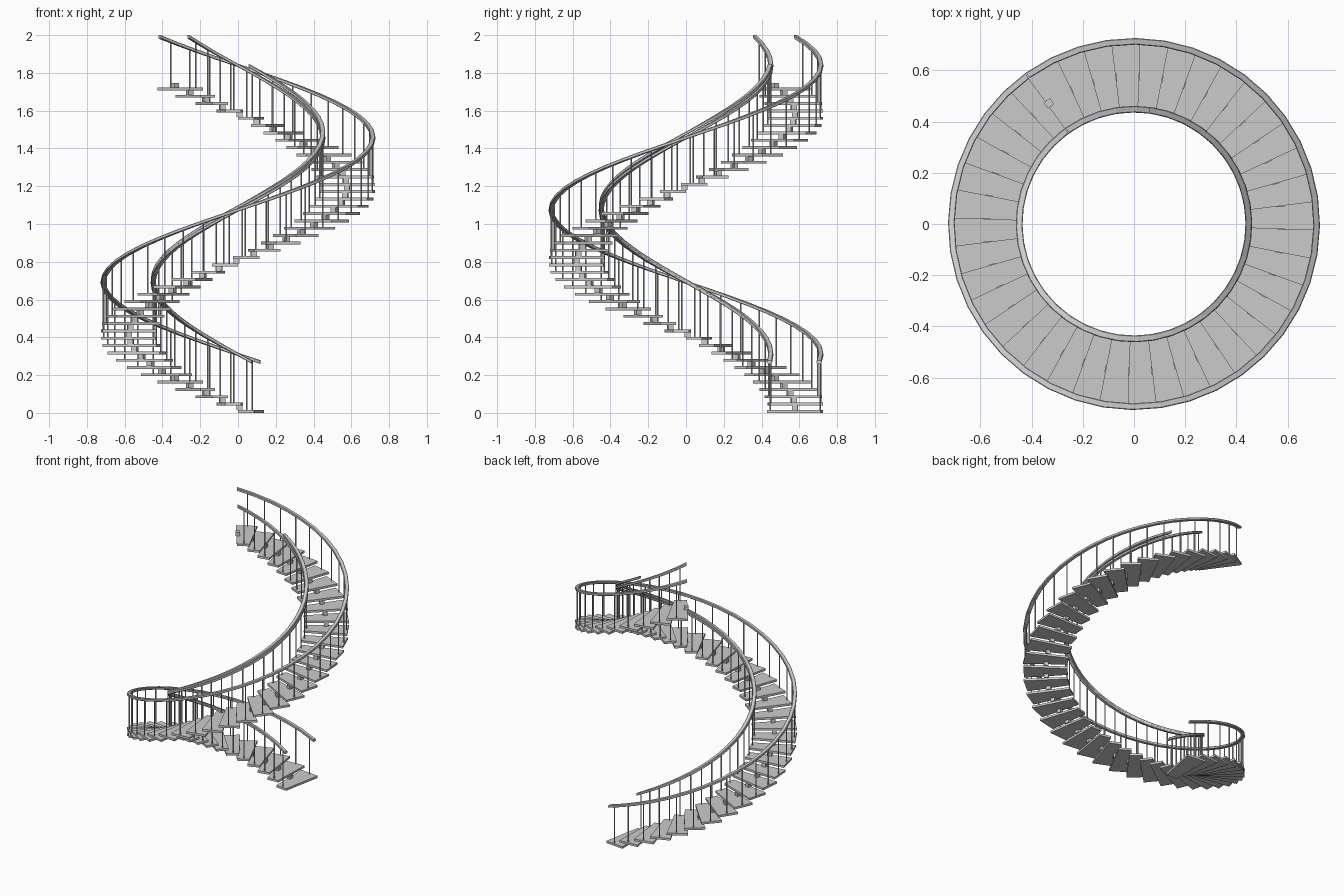
import bpy, bmesh
from math import sin, cos, radians, pi

if "Cube" in bpy.data.objects:
    bpy.data.objects.remove(bpy.data.objects["Cube"])

N, TURN, RISE = 45, 9.0, 0.0388          # steps, degrees and height per step
R_IN, R_OUT, THICK = 0.437, 0.726, 0.015
RAIL_IN, RAIL_OUT = 0.449, 0.714


def polar(r, deg, z):
    a = radians(deg)
    return (r * cos(a), r * sin(a), z)


def rail_z(deg):
    return 0.692 + (deg - 180) * 0.00425


def finish(bm, name):
    bmesh.ops.recalc_face_normals(bm, faces=bm.faces)
    me = bpy.data.meshes.new(name)
    bm.to_mesh(me)
    bm.free()
    ob = bpy.data.objects.new(name, me)
    bpy.context.collection.objects.link(ob)
    return ob


def loft(bm, rings):
    """Skin a list of closed point rings and cap both ends."""
    rows = [[bm.verts.new(p) for p in ring] for ring in rings]
    n = len(rows[0])
    for a, b in zip(rows, rows[1:]):
        for i in range(n):
            j = (i + 1) % n
            bm.faces.new((a[i], a[j], b[j], b[i]))
    bm.faces.new(rows[0])
    bm.faces.new(rows[-1])


def wedge(bm, r0, r1, a0, a1, z0, z1):
    corners = [(r0, a0), (r1, a0), (r1, a1), (r0, a1)]
    loft(bm, [[polar(r, a, z) for r, a in corners] for z in (z0, z1)])


# wedge-shaped treads
bm = bmesh.new()
for k in range(N):
    a, z = 79 + TURN * k, RISE * k
    wedge(bm, R_IN, R_OUT, a, a + 11, z, z + THICK)
finish(bm, "treads")

# small blocks joining each tread to the next
bm = bmesh.new()
for k in range(N):
    a, z = 89.2 + TURN * k, RISE * k + THICK
    wedge(bm, 0.562, 0.592, a - 1.5, a + 1.5, z, z + RISE - THICK + 0.001)
finish(bm, "spacer_blocks")

# thin balusters, one per tread on each side
for name, r in (("inner_balusters", RAIL_IN), ("outer_balusters", RAIL_OUT)):
    bm = bmesh.new()
    for k in range(N):
        a = 84 + TURN * k
        cx, cy, _ = polar(r, a, 0)
        loft(bm, [[(cx + 0.004 * cos(i * pi / 4), cy + 0.004 * sin(i * pi / 4), z)
                   for i in range(8)]
                  for z in (RISE * k + THICK - 0.003, rail_z(a))])
    finish(bm, name)


# helical handrails with a chamfered rectangular section
def handrail(name, r, a0, steps, lift=0.0):
    w, h, c = 0.013, 0.009, 0.003
    prof = [(w, h - c), (w - c, h), (c - w, h), (-w, h - c),
            (-w, c - h), (c - w, -h), (w - c, -h), (w, c - h)]
    bm = bmesh.new()
    rings = []
    for k in range(steps + 1):
        a = a0 + TURN * k
        z = rail_z(a) + lift * k / steps
        rings.append([polar(r + p, a, min(z + q, 2.0)) for p, q in prof])
    loft(bm, rings)
    finish(bm, name)


handrail("outer_handrail", RAIL_OUT, 80.5, 45)
handrail("inner_handrail", RAIL_IN, 80.5, 45)
# second inner rail, one full turn, drifting slightly above the first
handrail("inner_handrail_upper", RAIL_IN, 82.5, 40, 0.03)
